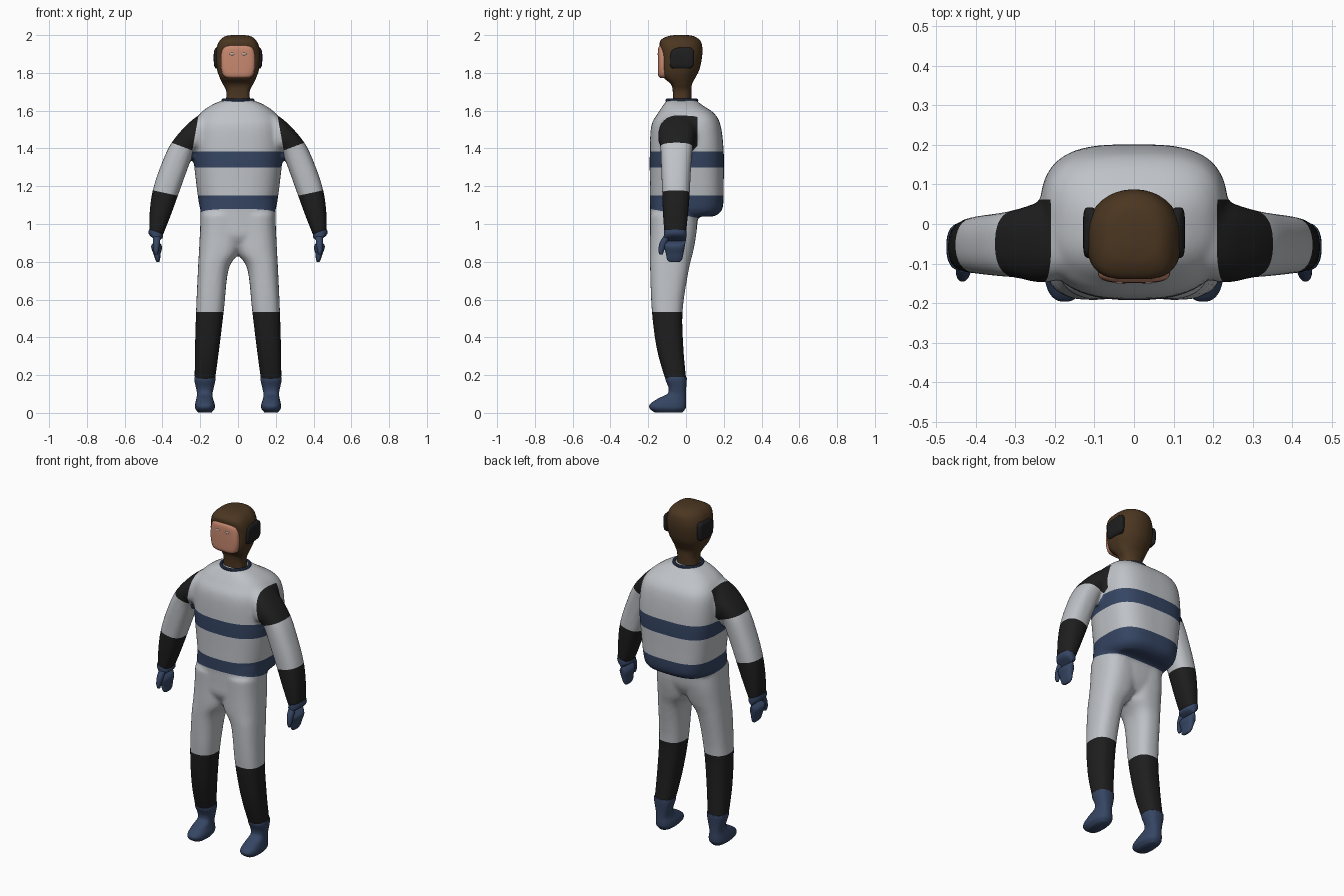
import bpy
import bmesh
import math
from mathutils import Vector

if "Cube" in bpy.data.objects:
    bpy.data.objects.remove(bpy.data.objects["Cube"])


def material(name, rgb):
    m = bpy.data.materials.new(name)
    m.use_nodes = True
    m.diffuse_color = (*rgb, 1)
    m.node_tree.nodes["Principled BSDF"].inputs["Base Color"].default_value = (*rgb, 1)
    return m


GREY = material("light grey cloth", (0.52, 0.54, 0.57))
BLACK = material("black pads", (0.013, 0.013, 0.013))
BLUE = material("navy blue", (0.036, 0.06, 0.125))
BROWN = material("brown hood", (0.07, 0.037, 0.015))
SKIN = material("skin", (0.58, 0.25, 0.16))
EYE = material("pale eye", (0.6, 0.47, 0.47))


def flat(x0, x1, y0, y1, z):
    """Level ring given by its extents."""
    return (x0, z, x1, z, y0, y1)


def even(rx, y0, y1, z):
    """Level ring centred on the middle plane."""
    return flat(-rx, rx, y0, y1, z)


def blend(a, b, c, d, t):
    """Smooth curve through b and c."""
    return [0.5 * (2 * q + (r - p) * t + (2 * p - 5 * q + 4 * r - s) * t * t
                   + (3 * q - p - 3 * r + s) * t ** 3) for p, q, r, s in zip(a, b, c, d)]


def loft(bm, rings, front=2.5, back=2.5, side=1, sides=40, steps=5):
    """Skin rings (x0, z0, x1, z1, y0, y1) with rounded-box cross-sections."""
    dense = []
    for i in range(len(rings) - 1):
        quad = [rings[max(0, min(len(rings) - 1, i + k))] for k in (-1, 0, 1, 2)]
        dense += [blend(*quad, s / steps) for s in range(steps)]
    dense.append(rings[-1])
    loops = []
    for x0, z0, x1, z1, y0, y1 in dense:
        loop = []
        for k in range(sides):
            a = math.tau * (k + 0.5) / sides
            c, s = math.cos(a), math.sin(a)
            p = 2 / (front if s < 0 else back)
            u = math.copysign(abs(c) ** p, c)
            v = math.copysign(abs(s) ** p, s)
            loop.append(bm.verts.new((side * ((x0 + x1) / 2 + u * (x1 - x0) / 2),
                                      (y0 + y1) / 2 + v * (y1 - y0) / 2,
                                      (z0 + z1) / 2 + u * (z1 - z0) / 2)))
        loops.append(loop)
    for a, b in zip(loops, loops[1:]):
        for k in range(sides):
            n = (k + 1) % sides
            bm.faces.new((a[k], a[n], b[n], b[k]))
    bm.faces.new(loops[0])
    bm.faces.new(loops[-1])


def finish(name, bm, *mats):
    bmesh.ops.recalc_face_normals(bm, faces=bm.faces[:])
    for f in bm.faces:
        f.smooth = True
    mesh = bpy.data.meshes.new(name)
    bm.to_mesh(mesh)
    bm.free()
    for m in mats:
        mesh.materials.append(m)
    ob = bpy.data.objects.new(name, mesh)
    bpy.context.collection.objects.link(ob)
    return ob


def part(name, rings, mat, **options):
    bm = bmesh.new()
    loft(bm, rings, **options)
    return finish(name, bm, mat)


# Suit: jacket, hips, arms and legs fused into one smooth skin
bm = bmesh.new()
loft(bm, [even(.17, -.16, .15, 1.04), even(.195, -.188, .185, 1.065),
          even(.207, -.192, .198, 1.11), even(.222, -.192, .2, 1.22),
          even(.238, -.192, .2, 1.38), even(.232, -.184, .184, 1.52),
          even(.2, -.15, .15, 1.585), even(.14, -.12, .085, 1.63),
          even(.08, -.1, .055, 1.655)], front=2.6, back=3.2)
loft(bm, [even(.198, -.19, .07, 1.12), even(.2, -.19, .06, 1.0),
          even(.19, -.187, .05, .93), even(.12, -.15, .02, .87)])
ARM = [(.17, 1.60, .14, 1.42, -.13, .06), (.255, 1.54, .2, 1.39, -.148, .056),
       (.352, 1.43, .23, 1.385, -.136, .036), (.412, 1.30, .275, 1.27, -.131, .026),
       (.452, 1.175, .318, 1.15, -.126, .02), (.468, 1.06, .358, 1.04, -.122, .011),
       (.47, .955, .4, .935, -.115, 0)]
LEG = [flat(-.02, .198, -.19, .06, 1.05), flat(-.02, .202, -.19, .055, .95),
       flat(-.005, .207, -.192, .037, .85), flat(.05, .212, -.19, .015, .76),
       flat(.075, .222, -.181, -.018, .54), flat(.1, .228, -.154, -.013, .335),
       flat(.122, .23, -.107, .002, .17)]
for side in (1, -1):
    loft(bm, ARM, side=side)
    loft(bm, LEG, side=side)
rough = finish("suit_base", bm)
remesh = rough.modifiers.new("fuse", "REMESH")
remesh.mode = "VOXEL"
remesh.voxel_size = 0.011
relax = rough.modifiers.new("relax", "SMOOTH")
relax.factor = 0.5
relax.iterations = 5
depsgraph = bpy.context.evaluated_depsgraph_get()
fused = bpy.data.meshes.new_from_object(rough.evaluated_get(depsgraph))
bm = bmesh.new()
bm.from_mesh(fused)
bpy.data.objects.remove(rough)


def cut(point, normal, test):
    faces = [f for f in bm.faces if test(f.calc_center_median())]
    edges = {e for f in faces for e in f.edges}
    verts = {v for f in faces for v in f.verts}
    bmesh.ops.bisect_plane(bm, geom=faces + list(edges) + list(verts), dist=1e-5,
                           plane_co=point, plane_no=normal)


def arm_line(z):
    return .21 + .176 * (1.57 - z)


def beyond(c, a, b):
    """Height of c above the line a-b drawn across an arm."""
    return c.z - (a[1] + (b[1] - a[1]) * (abs(c.x) - a[0]) / (b[0] - a[0]))


PAD_END = ((.23, 1.385), (.35, 1.43))
CUFF = ((.32, 1.15), (.45, 1.178))
HEM_SLOPE = -.19


def hem(y):
    return 1.08 + HEM_SLOPE * (y + .19)


# Cut clean colour borders
for z in (1.385, 1.30, 1.15):
    cut((0, 0, z), (0, 0, 1), lambda c: abs(c.x) < arm_line(c.z) + .02)
cut((0, 0, hem(0)), (0, -HEM_SLOPE, 1), lambda c: abs(c.x) < .27 and c.z > .95)
cut((0, 0, .535), (0, 0, 1), lambda c: c.z < .6)
for side in (1, -1):
    cut((side * .21, 0, 1.57), (side, 0, .176), lambda c: c.x * side > .15 and c.z > 1.36)
    cut((0, .062, 0), (0, 1, 0), lambda c: c.x * side > .2 and c.z > 1.36)
    for a, b in (PAD_END, CUFF):
        normal = (-side * (b[1] - a[1]), 0, b[0] - a[0])
        cut((side * a[0], 0, a[1]), normal,
            lambda c: c.x * side > arm_line(c.z) - .02 and c.z > .9)


def suit_colour(c):
    if c.z < .535:
        return 1
    if abs(c.x) > arm_line(c.z) and c.y < .062:
        return int(beyond(c, *PAD_END) > 0 or beyond(c, *CUFF) < 0)
    if 1.30 < c.z < 1.385 or hem(c.y) < c.z < 1.15:
        return 2
    return 0


for f in bm.faces:
    f.material_index = suit_colour(f.calc_center_median())
finish("suit", bm, GREY, BLACK, BLUE)

# Boots and gloves
BOOT = [flat(.14, .21, -.165, -.02, .002), flat(.124, .226, -.192, -.003, .022),
        flat(.123, .227, -.192, .001, .045), flat(.132, .221, -.15, 0, .075),
        flat(.135, .217, -.1, 0, .1), flat(.129, .222, -.092, .001, .13),
        flat(.12, .231, -.107, .004, .17), flat(.12, .231, -.108, .004, .19)]
GLOVE = [(.472, .972, .4, .95, -.117, .002), (.468, .94, .4, .925, -.118, .002),
         flat(.406, .458, -.118, -.005, .89), flat(.41, .447, -.106, -.014, .84),
         flat(.413, .437, -.1, -.022, .81), flat(.418, .43, -.085, -.035, .798)]
THUMB = [flat(.41, .45, -.12, -.08, .935), flat(.413, .45, -.14, -.1, .9),
         flat(.42, .447, -.146, -.116, .86), flat(.426, .44, -.14, -.122, .838)]
for side, word in ((1, "left"), (-1, "right")):
    part(word + "_boot", BOOT, BLUE, side=side)
    part(word + "_glove", GLOVE, BLUE, side=side)
    part(word + "_thumb", THUMB, BLUE, side=side, front=2, back=2, sides=20)

# Hooded head with neck
part("hood", [even(.066, -.07, .03, 1.63), even(.062, -.07, .03, 1.70),
              even(.08, -.08, .032, 1.74), even(.097, -.118, .05, 1.775),
              even(.112, -.13, .072, 1.82), even(.119, -.131, .086, 1.89),
              even(.112, -.139, .086, 1.94), even(.096, -.135, .075, 1.972),
              even(.07, -.1, .045, 1.993), even(.035, -.06, .01, 2.0)],
     BROWN, front=3.6, back=2.1)
part("face", [even(.055, -.136, -.09, 1.772), even(.078, -.147, -.08, 1.787),
              even(.09, -.149, -.08, 1.83), even(.09, -.149, -.08, 1.89),
              even(.08, -.147, -.08, 1.93), even(.06, -.138, -.09, 1.947)],
     SKIN, front=3.5)

# Ear pads and eyes
EAR_PAD = [flat(.095, .117, -.07, .02, 1.822), flat(.095, .126, -.084, .038, 1.838),
           flat(.095, .129, -.085, .042, 1.88), flat(.095, .126, -.075, .04, 1.918),
           flat(.095, .115, -.045, .025, 1.934)]
for side, word in ((1, "left"), (-1, "right")):
    part(word + "_ear_pad", EAR_PAD, BLACK, side=side, front=4, back=4)
    eye = bmesh.new()
    bmesh.ops.create_uvsphere(eye, u_segments=16, v_segments=8, radius=1)
    for v in eye.verts:
        v.co = Vector((v.co.x * .013 + side * .032, v.co.y * .004 - .148, v.co.z * .007 + 1.9))
    finish(word + "_eye", eye, EYE)

# Collar
bpy.ops.mesh.primitive_torus_add(major_radius=.078, minor_radius=.009, major_segments=40,
                                 minor_segments=10, location=(0, -.022, 1.655))
collar = bpy.context.object
collar.name = "collar"
collar.data.materials.append(BLUE)
bpy.ops.object.shade_smooth_by_angle()
